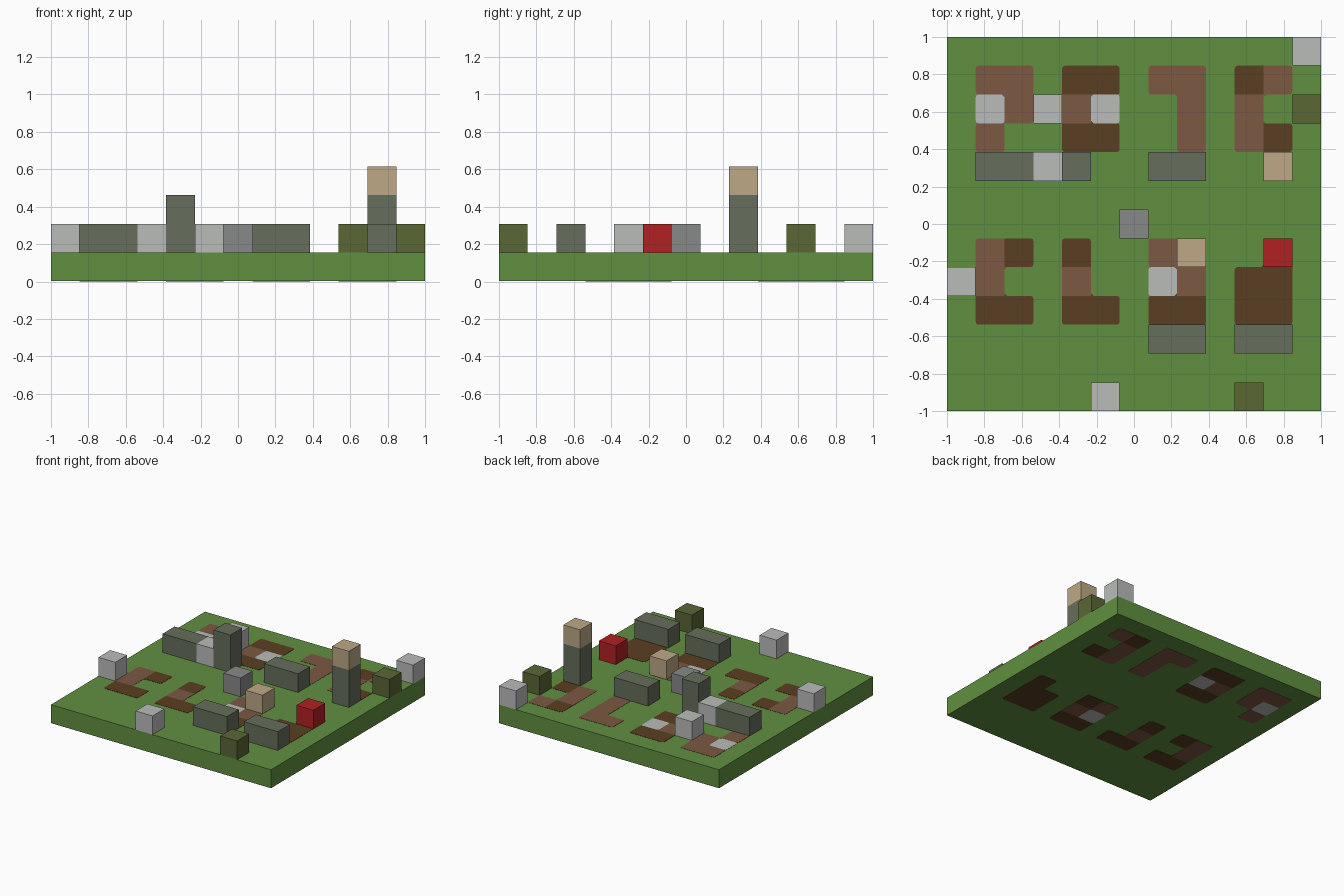
import bpy, bmesh
from mathutils import Vector

if "Cube" in bpy.data.objects:
    bpy.data.objects.remove(bpy.data.objects["Cube"])

CELL = 2 / 13      # the board is 13 x 13 square cells
LIP = 0.002        # tiles sit just proud of the turf
ROUND = 0.014      # corner cut on tiles


def material(name, rgb):
    linear = [((c / 255 + 0.055) / 1.055) ** 2.4 for c in rgb] + [1]
    mat = bpy.data.materials.new(name)
    mat.use_nodes = True
    mat.diffuse_color = linear
    mat.node_tree.nodes["Principled BSDF"].inputs["Base Color"].default_value = linear
    return mat


grass = material("grass green", (97, 144, 65))
light_soil = material("light brown", (125, 89, 67))
dark_soil = material("dark brown", (91, 62, 34))
pale = material("pale grey", (186, 188, 186))
stone = material("grey", (135, 137, 136))
moss_stone = material("mossy grey", (102, 110, 93))
hedge = material("dark olive", (90, 103, 53))
sand = material("sand", (189, 169, 134))
red = material("red", (178, 32, 34))


def finish(name, bm, mats):
    bmesh.ops.recalc_face_normals(bm, faces=bm.faces)
    mesh = bpy.data.meshes.new(name)
    bm.to_mesh(mesh)
    bm.free()
    for mat in mats:
        mesh.materials.append(mat)
    bpy.context.collection.objects.link(bpy.data.objects.new(name, mesh))


def block(name, mat, col, row, level=1, wide=1, deep=1, tall=1, low=0):
    """Box covering whole cells; level 0 is the turf."""
    bm = bmesh.new()
    bmesh.ops.create_cube(bm, size=1)
    size = Vector((wide, deep, tall)) * CELL
    corner = Vector((col * CELL - 1, row * CELL - 1, level * CELL))
    for v in bm.verts:
        f = v.co + Vector((0.5, 0.5, 0.5))
        v.co = corner + Vector(a * b for a, b in zip(f, size))
        if f.z < 0.5:
            v.co.z += low
    finish(name, bm, [mat])


def tiles(name, rows, col, top_row):
    """Joined soil tiles through the turf: L light, D dark, dot empty."""
    bm = bmesh.new()
    for j, line in enumerate(rows):
        for i, kind in enumerate(line):
            if kind == ".":
                continue
            x, y = (col + i) * CELL - 1, (top_row - j) * CELL - 1
            face = bm.faces.new([bm.verts.new((x + a * CELL, y + b * CELL, 0))
                                 for a, b in ((0, 0), (1, 0), (1, 1), (0, 1))])
            face.material_index = "LDP".index(kind)
    bmesh.ops.remove_doubles(bm, verts=bm.verts, dist=0.001)
    outer = [v for v in bm.verts if len(v.link_faces) == 1]
    inner = [v for v in bm.verts if len(v.link_faces) == 3]
    # fillet the inside corners
    for v in inner:
        mean = sum((f.calc_center_median() for f in v.link_faces), Vector()) / 3
        d = v.co - mean
        sx, sy = (ROUND if c > 0 else -ROUND for c in d.xy)
        mat = v.link_faces[0].material_index
        a = bm.verts.new(v.co)
        b = bm.verts.new(v.co + Vector((sx, 0, 0)))
        c = bm.verts.new(v.co + Vector((0, sy, 0)))
        bm.faces.new((a, b, c) if sx * sy > 0 else (a, c, b)).material_index = mat
    bmesh.ops.bevel(bm, geom=outer, offset=ROUND, segments=2, profile=0.5,
                    affect="VERTICES")
    # thicken down to the underside
    result = bmesh.ops.extrude_face_region(bm, geom=bm.faces[:], use_keep_orig=True)
    for v in result["geom"]:
        if isinstance(v, bmesh.types.BMVert):
            v.co.z = CELL + LIP
    finish(name, bm, [light_soil, dark_soil, pale])


# Turf slab
block("turf", grass, 0, 0, level=0, wide=13, deep=13, low=LIP)

# Soil patches, listed from the back row to the front row
patches = [
    ("LL .L L.", 1, 11), ("DD L. DD", 4, 11), ("LL .L .L", 7, 11), ("DL L. LD", 10, 11),
    ("LD L. DD", 1, 5), ("D. L. DD", 4, 5), ("LD .L DD", 7, 5), (".D DD DD", 10, 5),
]
for n, (rows, col, top_row) in enumerate(patches):
    tiles(f"soil_patch_{n + 1}", rows.split(), col, top_row)

# Pale paving set flush among the soil
for n, (col, row) in enumerate([(1, 10), (5, 10), (7, 4)]):
    tiles(f"paving_tile_{n + 1}", ["P"], col, row)

# Low walls and towers
for n, (col, row) in enumerate([(1, 8), (7, 8), (7, 2), (10, 2)]):
    block(f"low_wall_{n + 1}", moss_stone, col, row, wide=2)
block("short_tower", moss_stone, 4, 8, tall=2)
block("tall_tower", moss_stone, 11, 8, tall=2)
block("tall_tower_cap", sand, 11, 8, level=3)

# Single blocks
for n, (col, row) in enumerate([(0, 4), (5, 0), (12, 12), (3, 10), (3, 8)]):
    block(f"pale_block_{n + 1}", pale, col, row)
for n, (col, row) in enumerate([(12, 10), (10, 0)]):
    block(f"hedge_block_{n + 1}", hedge, col, row)
block("centre_stone", stone, 6, 6)
block("sand_block", sand, 8, 5)
block("red_block", red, 11, 5)
